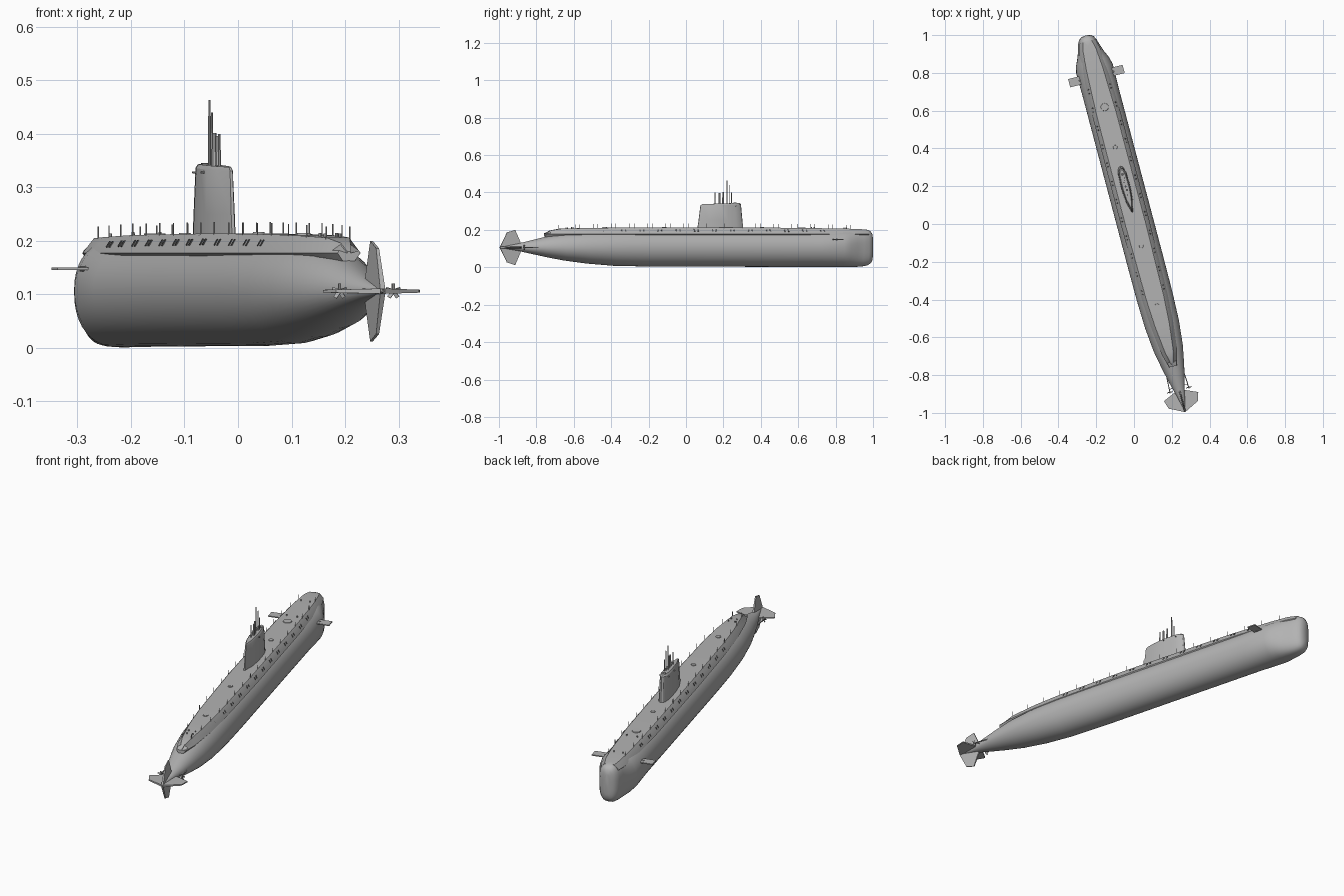
import bpy, bmesh, math
from mathutils import Matrix, Vector

if "Cube" in bpy.data.objects:
    bpy.data.objects.remove(bpy.data.objects["Cube"], do_unlink=True)

# The boat lies at a slight yaw; parts are built along local +y (bow)
PLACE = Matrix.Translation((0.008, 0, 0)) @ Matrix.Rotation(math.radians(14.8), 4, 'Z')
AXIS_Z = 0.106


def material(name, value):
    m = bpy.data.materials.new(name)
    m.use_nodes = True
    col = (value, value, value, 1)
    m.diffuse_color = col
    m.node_tree.nodes["Principled BSDF"].inputs["Base Color"].default_value = col
    return m


GREY = material("hull_grey", 0.45)
DARK = material("opening_dark_grey", 0.12)


def finish(name, bm, mat=GREY, angle=32):
    bmesh.ops.recalc_face_normals(bm, faces=bm.faces[:])
    me = bpy.data.meshes.new(name)
    bm.to_mesh(me)
    bm.free()
    ob = bpy.data.objects.new(name, me)
    bpy.context.collection.objects.link(ob)
    me.materials.append(mat)
    ob.matrix_world = PLACE
    bpy.ops.object.select_all(action='DESELECT')
    ob.select_set(True)
    bpy.context.view_layer.objects.active = ob
    bpy.ops.object.shade_smooth_by_angle(angle=math.radians(angle))
    return ob


def loft(bm, rings):
    """Skin a list of equal closed rings and cap both ends."""
    vs = [[bm.verts.new(p) for p in r] for r in rings]
    n = len(vs[0])
    for a, b in zip(vs, vs[1:]):
        for i in range(n):
            j = (i + 1) % n
            bm.faces.new((a[i], a[j], b[j], b[i]))
    bm.faces.new(vs[0])
    bm.faces.new(vs[-1])


def rod(bm, p, q, r1, r2=None, sides=8):
    p, q = Vector(p), Vector(q)
    d = q - p
    mat = Matrix.Translation((p + q) / 2) @ d.to_track_quat('Z', 'Y').to_matrix().to_4x4()
    bmesh.ops.create_cone(bm, cap_ends=True, segments=sides, radius1=r1,
                          radius2=r1 if r2 is None else r2, depth=d.length, matrix=mat)


def box(bm, centre, size, rot=Matrix()):
    mat = Matrix.Translation(centre) @ rot @ Matrix.Diagonal((*size, 1))
    bmesh.ops.create_cube(bm, size=1, matrix=mat)


def lerp_table(table, s):
    for a, b in zip(table, table[1:]):
        if a[0] <= s <= b[0]:
            t = (s - a[0]) / (b[0] - a[0])
            return [u + (v - u) * t for u, v in zip(a, b)]
    return table[0] if s < table[0][0] else table[-1]


# Pressure hull: station, half beam, keel height, crown height, squareness
HULL = [(-1.03, .002, .104, .108, 2), (-1.0, .008, .099, .114, 2), (-.93, .024, .088, .127, 2),
        (-.86, .042, .073, .143, 2), (-.78, .06, .056, .163, 2), (-.68, .079, .037, .183, 2),
        (-.55, .092, .02, .196, 2), (-.4, .097, .008, .201, 2), (-.2, .098, .004, .203, 2),
        (.3, .098, .003, .203, 2), (.72, .098, .002, .203, 2), (.85, .1, .001, .203, 2.1),
        (.89, .09, .001, .203, 2.3), (.93, .072, .002, .203, 2.5), (.97, .058, .004, .203, 2.7),
        (1.0, .05, .01, .201, 2.8), (1.018, .04, .02, .193, 2.8), (1.027, .028, .035, .18, 2.7),
        (1.032, .012, .055, .16, 2.5)]


def hull_ring(s, w, zb, zt, n, count=40):
    ring = []
    for i in range(count):
        a = math.tau * i / count
        c, d = math.cos(a), math.sin(a)
        x = math.copysign(abs(c) ** (2 / n), c) * w
        z = math.copysign(abs(d) ** (2 / n), d)
        ring.append((x, s, AXIS_Z + z * (zt - AXIS_Z if z > 0 else AXIS_Z - zb)))
    return ring


bm = bmesh.new()
loft(bm, [hull_ring(*row) for row in HULL])
finish("hull", bm, angle=40)

# Deck casing: station, deck half width, deck height
DECK = [(-.78, .003, .18), (-.755, .01, .196), (-.7, .024, .206), (-.55, .042, .21),
        (-.4, .051, .212), (0, .057, .214), (.6, .056, .211), (.85, .047, .207),
        (.95, .038, .205), (1.0, .026, .2)]
bm = bmesh.new()
rings = []
for s, d, z in DECK:
    half = [(d * .93, z), (d, z - .003), (d + .016, .182), (d + .019, .177), (d * .9, .15)]
    rings.append([(x, s, h) for x, h in half] + [(-x, s, h) for x, h in reversed(half)])
loft(bm, rings)
finish("deck_casing", bm, angle=25)

# Sail: rounded leading edge, pointed trailing edge, domed top sloping aft
FOIL = [(0, 1), (.35, .985), (.65, .94), (.9, .83), (1, .65), (.98, .45), (.75, .22), (.12, 0)]


def sail_ring(tail, nose, w, z, slope):
    right = [(w * u, tail + (nose - tail) * v) for u, v in FOIL]
    pts = right + [(-x, y) for x, y in reversed(right[1:])]
    return [(x, y, z + slope * (y - nose)) for x, y in pts]


bm = bmesh.new()
loft(bm, [sail_ring(.062, .318, .025, .2, 0), sail_ring(.07, .312, .024, .25, 0),
          sail_ring(.08, .304, .021, .337, .03), sail_ring(.09, .296, .016, .344, .03)])
finish("sail", bm)

# Masts and periscopes: x, station, top height, radius
bm = bmesh.new()
for x, s, top, r in [(-.003, .228, .463, .0022), (.004, .238, .44, .002), (0, .205, .402, .004),
                     (.002, .185, .396, .0045), (-.002, .16, .4, .0025), (.006, .25, .4, .002)]:
    rod(bm, (x, s, .33), (x, s, top - .03), r * 1.25)
    rod(bm, (x, s, top - .03), (x, s, top), r)
finish("masts", bm)

# Small horns on the sail flanks and a bridge opening on its top
bm = bmesh.new()
rod(bm, (-.027, .2, .328), (.027, .2, .328), .0025)
rod(bm, (-.025, .27, .328), (.025, .27, .328), .002)
finish("sail_lamps", bm)
bm = bmesh.new()
rod(bm, (0, .272, .34), (0, .272, .3455), .008, sides=16)
finish("bridge_opening", bm, DARK)


def fin(bm, outline, thick, rot=Matrix()):
    """Flat tapered blade in the x-y plane, turned about the hull axis."""
    mat = Matrix.Translation((0, 0, AXIS_Z)) @ rot
    tip = max(x for x, y in outline)
    side = [[mat @ Vector((x, y, k * thick * (1 - .5 * x / tip))) for x, y in outline] for k in (-1, 1)]
    loft(bm, side)


# Stern planes and rudders share one blade outline
BLADE = [(.004, -.912), (.03, -.917), (.094, -.945), (.08, -.99), (.004, -1.028)]
for name, turn in [("left_stern_plane", 0), ("upper_rudder", -90),
                   ("right_stern_plane", 180), ("lower_rudder", 90)]:
    bm = bmesh.new()
    fin(bm, BLADE, .005, Matrix.Rotation(math.radians(turn), 4, 'Y'))
    finish(name, bm, angle=20)

# Bow planes, propeller shafts and propellers, mirrored
for side, label in ((1, "left"), (-1, "right")):
    bm = bmesh.new()
    box(bm, (side * .118, .81, .148), (.062, .045, .005))
    rod(bm, (side * .07, .81, .148), (side * .1, .81, .148), .005)
    finish(label + "_bow_plane", bm)

    bm = bmesh.new()
    rod(bm, (side * .045, -.79, AXIS_Z), (side * .052, -.915, AXIS_Z), .0025)
    rod(bm, (side * .02, -.885, AXIS_Z), (side * .052, -.895, AXIS_Z), .0018)
    finish(label + "_shaft", bm)

    bm = bmesh.new()
    for k in range(5):
        turn = Matrix.Rotation(math.tau * k / 5, 4, 'Y')
        hub = Vector((side * .052, -.908, AXIS_Z))
        box(bm, hub + turn @ Vector((0, 0, .008)), (.007, .002, .013),
            turn @ Matrix.Rotation(.5, 4, 'Z'))
    finish(label + "_propeller", bm)

# Railing stanchions and limber holes along both casing edges
posts, holes = bmesh.new(), bmesh.new()
for side in (-1, 1):
    for k in range(17):
        s = -.7 + k * .1
        _, d, z = lerp_table(DECK, s)
        x = side * d * .95
        rod(posts, (x, s, z - .004), (x, s, z + .021), .0013, sides=6)
        if 0 < k < 15:
            lean = math.atan2(.016, z - .185)
            for step in (.03, .05):
                spot = (side * (d + .0085), s + step, z - .016)
                box(holes, spot, (.002, .007, .013), Matrix.Rotation(-side * lean, 4, 'Y'))
finish("stanchions", posts)
finish("limber_holes", holes, DARK)

# Deck hatches, bollards and a sonar fitting on the foredeck
bm = bmesh.new()
for s, r in [(-.45, .014), (-.12, .012), (.42, .012), (.64, .022)]:
    z = lerp_table(DECK, s)[2]
    rod(bm, (0, s, z - .004), (0, s, z + .003), r, r * .9, sides=20)
for s in (-.66, -.63, .7, .88):
    _, d, z = lerp_table(DECK, s)
    for side in (-1, 1):
        rod(bm, (side * d * .5, s, z - .004), (side * d * .5, s, z + .007), .003)
finish("deck_fittings", bm)
